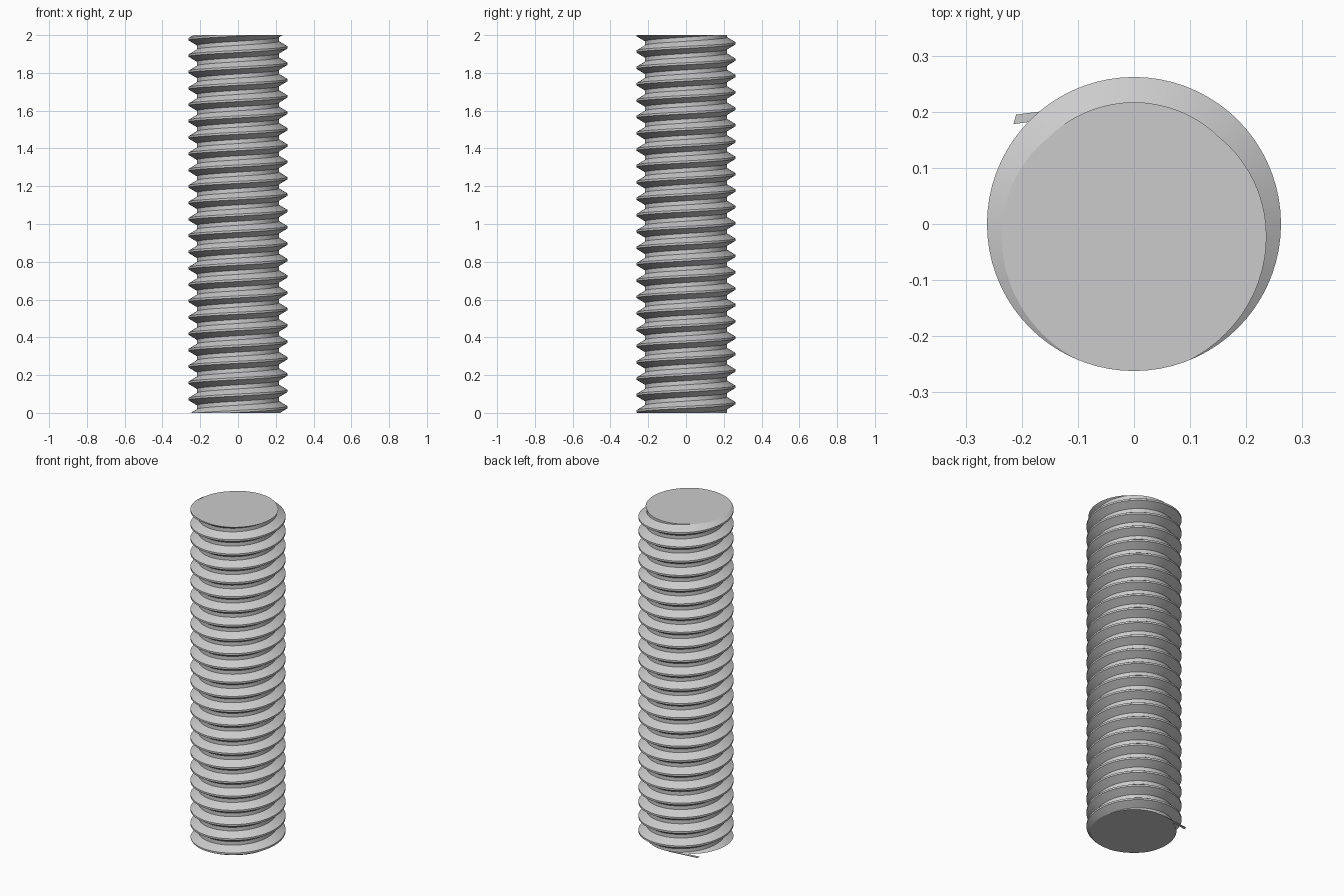
import bpy, bmesh, math
from mathutils import Vector

cube = bpy.data.objects.get("Cube")
if cube:
    bpy.data.objects.remove(cube, do_unlink=True)

LENGTH, PITCH, CREST, ROOT = 2.0, 0.0866, 0.262, 0.217
SEGMENTS = 72

steel = bpy.data.materials.new("grey_steel")
steel.use_nodes = True
colour = (0.6, 0.6, 0.6, 1)
steel.diffuse_color = colour
steel.node_tree.nodes["Principled BSDF"].inputs["Base Color"].default_value = colour


def add_object(name, bm):
    bmesh.ops.recalc_face_normals(bm, faces=bm.faces)
    mesh = bpy.data.meshes.new(name)
    bm.to_mesh(mesh)
    bm.free()
    mesh.materials.append(steel)
    obj = bpy.data.objects.new(name, mesh)
    bpy.context.collection.objects.link(obj)
    return obj


# Thread profile over one pitch: flat crest, flank, flat root, flank
profile = [(-PITCH / 16, CREST), (PITCH / 16, CREST),
           (PITCH * 3 / 8, ROOT), (PITCH * 5 / 8, ROOT)]
turns = math.ceil(LENGTH / PITCH) + 4
rows = turns * len(profile)

# Right-handed helical surface, each turn welded to the next
bm = bmesh.new()
columns = []
for i in range(SEGMENTS):
    angle = math.tau * i / SEGMENTS - math.pi / 2
    column = []
    for k in range(rows):
        turn, step = divmod(k, len(profile))
        dz, r = profile[step]
        z = LENGTH + PITCH * (turn - turns + 2 + i / SEGMENTS) + dz
        column.append(bm.verts.new((r * math.cos(angle), r * math.sin(angle), z)))
    columns.append(column)
for i in range(SEGMENTS):
    a = columns[i]
    b = columns[i + 1] if i + 1 < SEGMENTS else columns[0][len(profile):]
    for k in range(len(b) - 1):
        bm.faces.new((a[k], b[k], b[k + 1], a[k + 1]))

# Trim both ends flat and cap them
for height, direction in ((0, -1), (LENGTH, 1)):
    bmesh.ops.bisect_plane(bm, geom=bm.verts[:] + bm.edges[:] + bm.faces[:],
                           plane_co=Vector((0, 0, height)),
                           plane_no=Vector((0, 0, direction)), clear_outer=True)
    rim = [e for e in bm.edges if e.is_boundary
           and all(abs(v.co.z - height) < 1e-4 for v in e.verts)]
    bmesh.ops.holes_fill(bm, edges=rim, sides=0)
rod = add_object("threaded_rod", bm)
bpy.context.view_layer.objects.active = rod
rod.select_set(True)
bpy.ops.object.shade_smooth_by_angle(angle=math.radians(25))

# Thin burr where the thread starts at the bottom
bm = bmesh.new()
outline = [(-0.215, 0.178), (-0.03, 0.203), (-0.03, 0.218), (-0.21, 0.195)]
base = bm.faces.new([bm.verts.new((x, y, 0)) for x, y in outline])
top = bmesh.ops.extrude_face_region(bm, geom=[base])["geom"]
bmesh.ops.translate(bm, vec=(0, 0, 0.003),
                    verts=[v for v in top if isinstance(v, bmesh.types.BMVert)])
add_object("thread_burr", bm)
